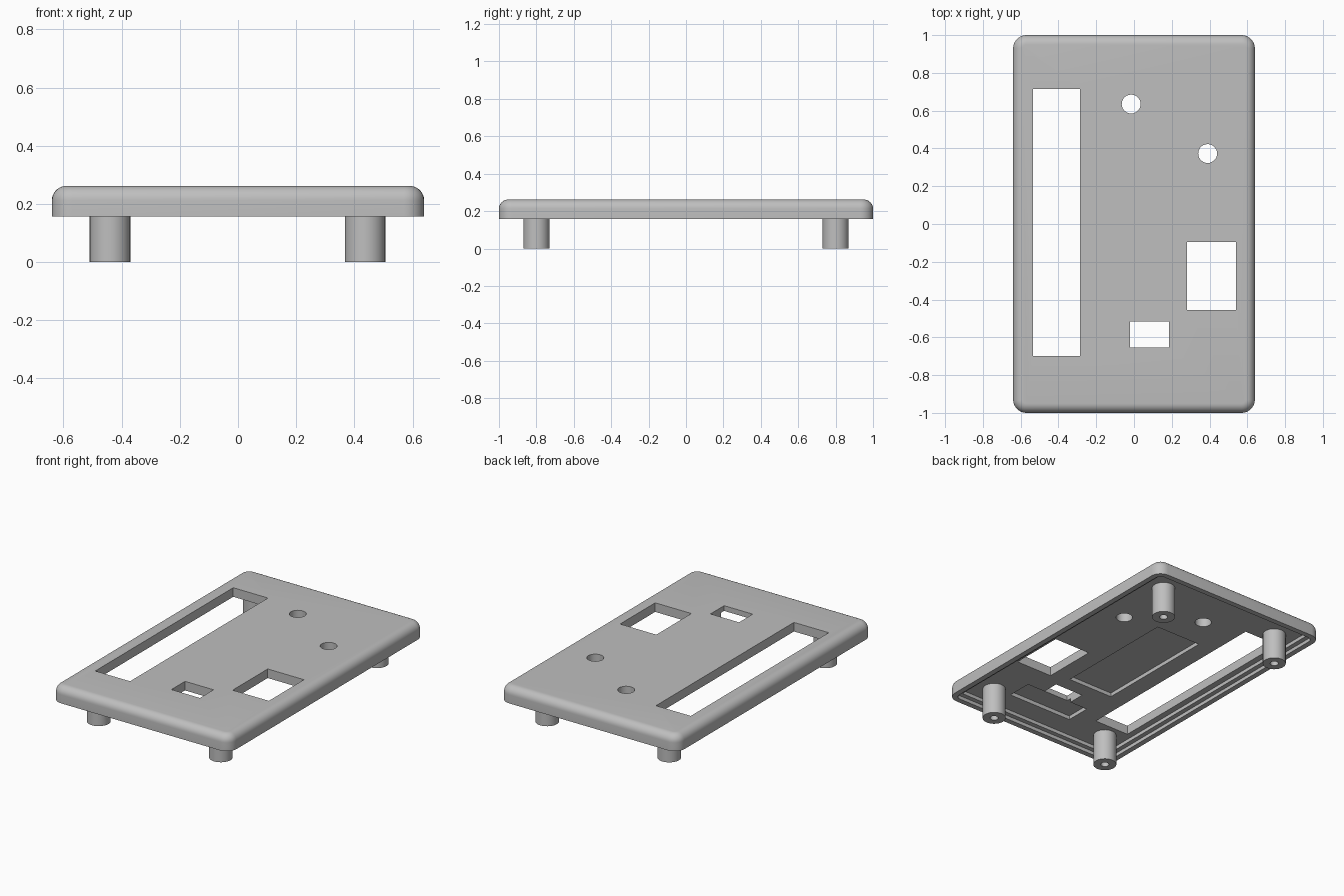
import bpy
import bmesh
import math
from mathutils import Matrix

default_cube = bpy.data.objects.get("Cube")
if default_cube:
    bpy.data.objects.remove(default_cube)

# One plain grey plastic
grey = bpy.data.materials.new("grey plastic")
grey.use_nodes = True
colour = (0.52, 0.52, 0.52, 1)
grey.diffuse_color = colour
grey.node_tree.nodes["Principled BSDF"].inputs["Base Color"].default_value = colour

HALF_X, HALF_Y = 0.64, 1.0
CORNER, FILLET = 0.07, 0.05
RIM_Z, LEDGE_Z, CEILING_Z, TOP_Z = 0.157, 0.18, 0.203, 0.262


def outline(hx, hy, r, steps=8):
    """Points of a rounded rectangle; a circle when hx == hy == r."""
    points = []
    for quarter, (sx, sy) in enumerate([(1, 1), (-1, 1), (-1, -1), (1, -1)]):
        for i in range(steps):
            a = math.pi / 2 * (quarter + i / (steps - 1))
            points.append((sx * (hx - r) + r * math.cos(a),
                           sy * (hy - r) + r * math.sin(a)))
    return points


def loft(name, sections):
    """Closed solid skinned through (hx, hy, r, z) sections."""
    bm = bmesh.new()
    rings = [[bm.verts.new((x, y, z)) for x, y in outline(hx, hy, r)]
             for hx, hy, r, z in sections]
    for low, high in zip(rings, rings[1:]):
        for i in range(len(low)):
            j = (i + 1) % len(low)
            bm.faces.new((low[i], low[j], high[j], high[i]))
    bm.faces.new(rings[0])
    bm.faces.new(rings[-1])
    bmesh.ops.remove_doubles(bm, verts=bm.verts, dist=1e-5)
    bmesh.ops.recalc_face_normals(bm, faces=bm.faces)
    return finish(name, bm)


def finish(name, bm):
    mesh = bpy.data.meshes.new(name)
    bm.to_mesh(mesh)
    bm.free()
    mesh.materials.append(grey)
    obj = bpy.data.objects.new(name, mesh)
    bpy.context.collection.objects.link(obj)
    return obj


def smooth(obj):
    bpy.ops.object.select_all(action='DESELECT')
    obj.select_set(True)
    bpy.context.view_layer.objects.active = obj
    bpy.ops.object.shade_smooth_by_angle(angle=math.radians(30))


def cut(target, cutter):
    mod = target.modifiers.new("cut", 'BOOLEAN')
    mod.operation = 'DIFFERENCE'
    mod.solver = 'EXACT'
    mod.object = cutter
    bpy.context.view_layer.objects.active = target
    bpy.ops.object.modifier_apply(modifier=mod.name)
    bpy.data.objects.remove(cutter)


def box_cutter(x0, x1, y0, y1, z0, z1):
    bm = bmesh.new()
    place = Matrix.Translation(((x0 + x1) / 2, (y0 + y1) / 2, (z0 + z1) / 2))
    size = Matrix.Diagonal((x1 - x0, y1 - y0, z1 - z0, 1))
    bmesh.ops.create_cube(bm, size=1, matrix=place @ size)
    return finish("opening_cutter", bm)


def inset(d, z):
    return (HALF_X - d, HALF_Y - d, max(CORNER - d, 0.01), z)


# Cover: stepped inner rim, straight side, rounded top edge
sections = [inset(0.065, CEILING_Z), inset(0.065, LEDGE_Z),
            inset(0.035, LEDGE_Z), inset(0.035, RIM_Z), inset(0, RIM_Z)]
for i in range(9):
    a = math.pi / 2 * i / 8
    sections.append(inset(FILLET * (1 - math.cos(a)),
                          TOP_Z - FILLET * (1 - math.sin(a))))
cover = loft("cover", sections)

# Rectangular openings: long slot, square window, small window
for x0, x1, y0, y1 in [(-0.535, -0.285, -0.70, 0.715),
                       (0.28, 0.54, -0.455, -0.095),
                       (-0.02, 0.185, -0.655, -0.515)]:
    cut(cover, box_cutter(x0, x1, y0, y1, 0.1, 0.4))

# Round button holes
for x, y in [(-0.015, 0.635), (0.39, 0.373)]:
    drill = loft("drill", [(0.05, 0.05, 0.05, 0.1), (0.05, 0.05, 0.05, 0.4)])
    drill.data.transform(Matrix.Translation((x, y, 0)))
    cut(cover, drill)

# Shallow pockets in the underside
for x0, x1, y0, y1 in [(-0.165, 0.16, -0.415, 0.415),
                       (-0.15, 0.315, -0.79, -0.625)]:
    cut(cover, box_cutter(x0, x1, y0, y1, 0.17, CEILING_Z + 0.025))
smooth(cover)

# Four standoffs with blind screw holes
for side, x in (("right", -0.44), ("left", 0.437)):
    for end, y in (("front", -0.8), ("back", 0.8)):
        post = loft(f"{end}_{side}_standoff",
                    [(r, r, r, z) for r, z in [(0.025, 0.15), (0.025, 0), (0.07, 0),
                                               (0.07, CEILING_Z + 0.005)]])
        post.location = (x, y, 0)
        smooth(post)
